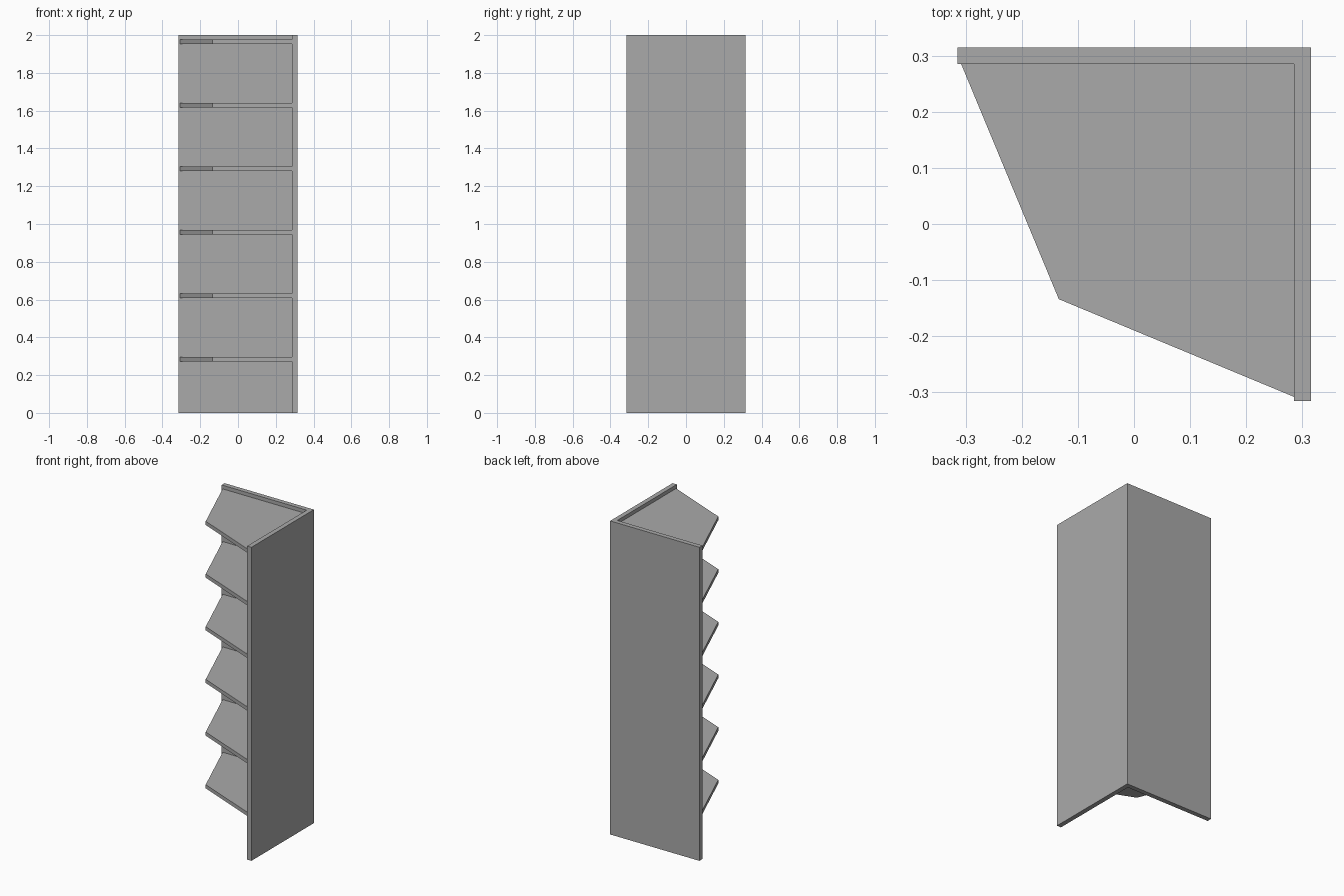
import bpy
import bmesh

cube = bpy.data.objects.get("Cube")
if cube:
    bpy.data.objects.remove(cube, do_unlink=True)

grey = bpy.data.materials.new("mid_grey")
grey.use_nodes = True
colour = (0.4, 0.4, 0.4, 1.0)
grey.diffuse_color = colour
grey.node_tree.nodes["Principled BSDF"].inputs["Base Color"].default_value = colour


def extrude_outline(name, outline, bottom, height):
    """Raise a flat outline into a solid slab."""
    bm = bmesh.new()
    face = bm.faces.new([bm.verts.new((x, y, bottom)) for x, y in outline])
    raised = bmesh.ops.extrude_face_region(bm, geom=[face])["geom"]
    top = [v for v in raised if isinstance(v, bmesh.types.BMVert)]
    bmesh.ops.translate(bm, verts=top, vec=(0, 0, height))
    bmesh.ops.recalc_face_normals(bm, faces=bm.faces[:])
    mesh = bpy.data.meshes.new(name)
    bm.to_mesh(mesh)
    bm.free()
    mesh.materials.append(grey)
    obj = bpy.data.objects.new(name, mesh)
    bpy.context.collection.objects.link(obj)
    return obj


outer = 0.315    # half width of the unit
inner = 0.285    # inside faces of the two walls
tip = 0.308      # where a shelf meets the wall ends
nose = 0.134     # front corner of a shelf

# Two tall walls meeting at a right angle in the back corner
wall_outline = [(-outer, outer), (-outer, inner), (inner, inner),
                (inner, -outer), (outer, -outer), (outer, outer)]
extrude_outline("corner_walls", wall_outline, 0, 2)

# Six evenly spaced kite-shaped shelves
shelf_outline = [(inner, inner), (-tip, inner), (-nose, -nose), (inner, -tip)]
for i in range(6):
    extrude_outline(f"shelf_{i + 1}", shelf_outline, 0.273 + 0.336 * i, 0.024)
